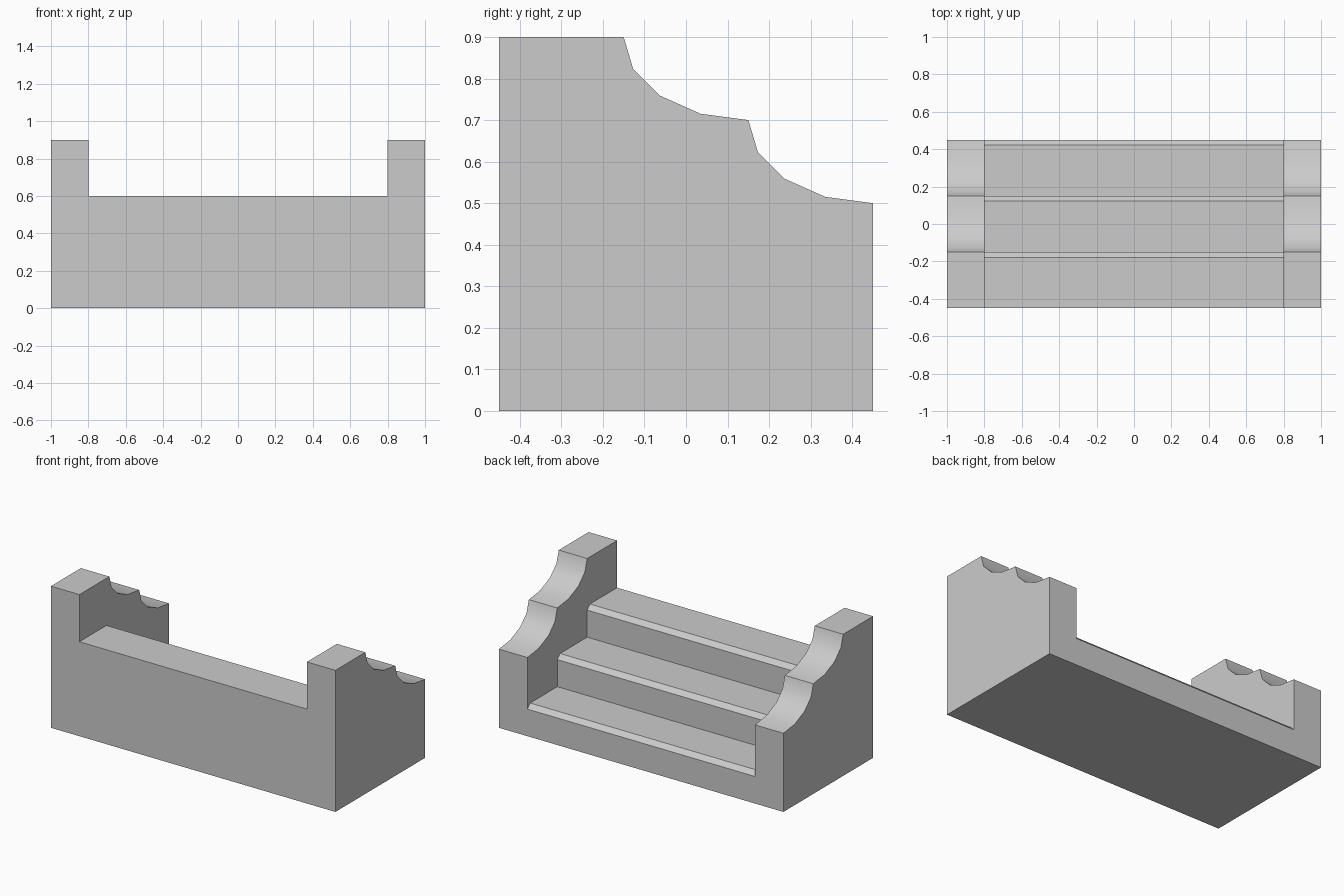
import bpy, bmesh
from math import sin, cos, pi

if "Cube" in bpy.data.objects:
    bpy.data.objects.remove(bpy.data.objects["Cube"])


def extrude_profile(name, profile, half_width):
    """Solid made by sweeping a (y, z) profile along x, centred on x = 0."""
    bm = bmesh.new()
    face = bm.faces.new([bm.verts.new((-half_width, y, z)) for y, z in profile])
    ext = bmesh.ops.extrude_face_region(bm, geom=[face])["geom"]
    verts = [g for g in ext if isinstance(g, bmesh.types.BMVert)]
    bmesh.ops.translate(bm, verts=verts, vec=(2 * half_width, 0, 0))
    bmesh.ops.recalc_face_normals(bm, faces=bm.faces)
    mesh = bpy.data.meshes.new(name)
    bm.to_mesh(mesh)
    bm.free()
    obj = bpy.data.objects.new(name, mesh)
    bpy.context.collection.objects.link(obj)
    return obj


def scoop(cy, cz, segments=4):
    """Concave quarter ellipse falling towards the back."""
    angles = [i * pi / 2 / segments for i in range(segments + 1)]
    return [(cy - 0.3 * cos(a), cz - 0.2 * sin(a)) for a in angles]


# Full-width block with the scalloped side wall outline
outline = [(-0.45, 0), (-0.45, 0.9)] + scoop(0.15, 0.9) + scoop(0.45, 0.7)[1:] + [(0.45, 0)]
# scoops meet in one shared cusp: the first ends level with the second's start
body = extrude_profile("staircase", outline, 1.0)

# Space above the three chamfered treads, between the side walls
c = 0.028
treads = [(-0.6, 0.6)]
for y, z in ((-0.15, 0.6), (0.15, 0.4), (0.45, 0.2)):
    treads += [(y - c, z), (y, z - c)]
    if z > 0.3:
        treads.append((y, z - 0.2))
# carry the last chamfer straight out past the back face
treads[-1] = (0.45 + 0.1, 0.2 - c - 0.1)
cutter = extrude_profile("stair_space", treads + [(0.55, 1.2), (-0.6, 1.2)], 0.8)
cutter.hide_render = True

# Cut the stairs into the block
mod = body.modifiers.new("stairs", "BOOLEAN")
mod.operation = "DIFFERENCE"
mod.solver = "EXACT"
mod.object = cutter
bpy.context.view_layer.objects.active = body
cutter.select_set(False)
body.select_set(True)
bpy.ops.object.modifier_apply(modifier=mod.name)
bpy.data.objects.remove(cutter)

# Smooth scoops, crisp edges elsewhere
bpy.ops.object.shade_smooth_by_angle(angle=pi / 6)
